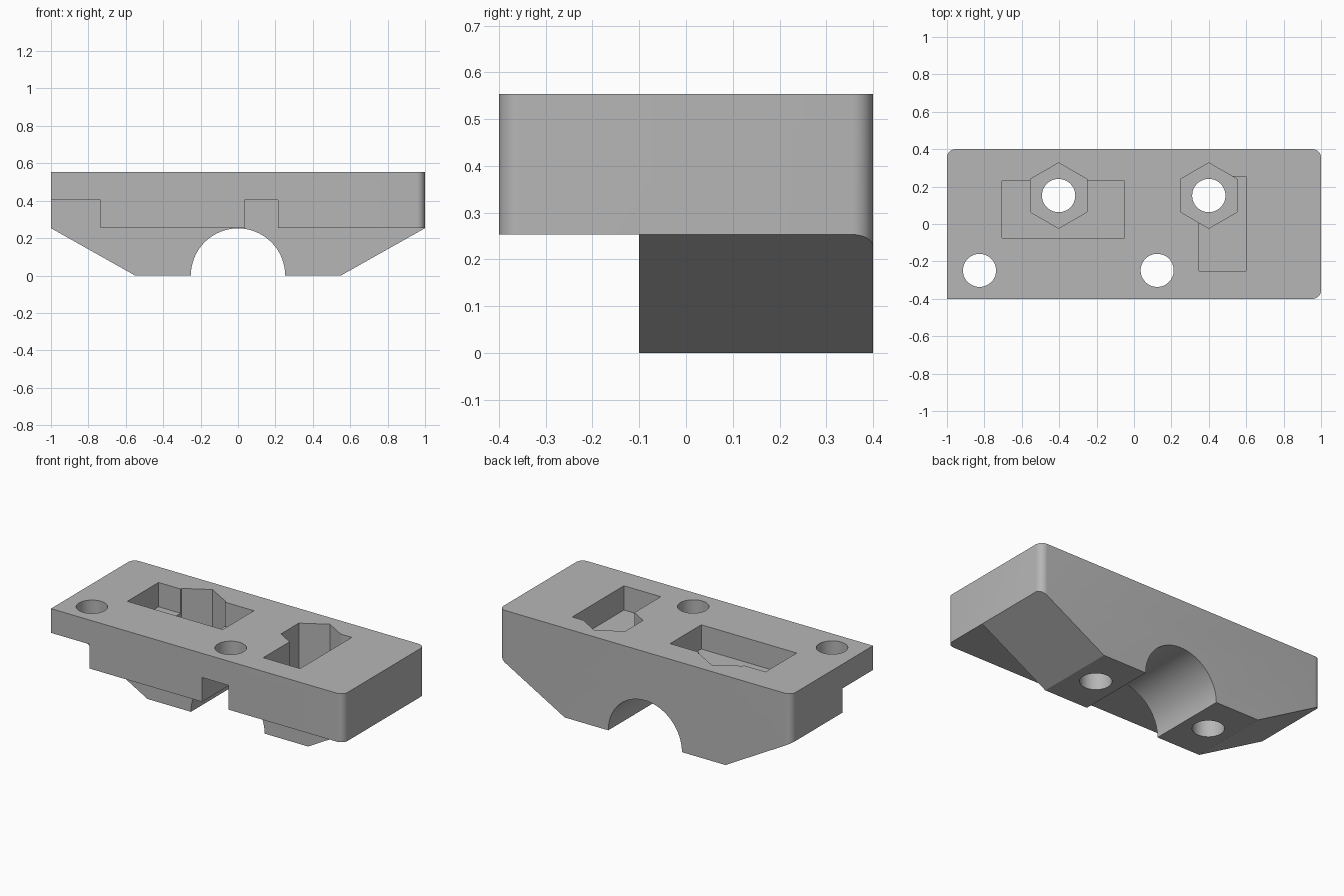
import bpy, bmesh
from math import cos, sin, pi, radians

cube = bpy.data.objects.get("Cube")
if cube:
    bpy.data.objects.remove(cube, do_unlink=True)

TOP, STEP, NOTCH = 0.553, 0.253, 0.403

grey = bpy.data.materials.new("light_grey")
grey.use_nodes = True
colour = (0.47, 0.47, 0.47, 1)
grey.diffuse_color = colour
grey.node_tree.nodes["Principled BSDF"].inputs["Base Color"].default_value = colour


def prism(name, points, axis, low, high):
    """Extrude a 2D outline along z (outline in xy) or y (outline in xz)."""
    place = (lambda a, b, d: (a, b, d)) if axis == "z" else (lambda a, b, d: (a, d, b))
    bm = bmesh.new()
    face = bm.faces.new([bm.verts.new(place(a, b, low)) for a, b in points])
    ext = bmesh.ops.extrude_face_region(bm, geom=[face])
    verts = [v for v in ext["geom"] if isinstance(v, bmesh.types.BMVert)]
    bmesh.ops.translate(bm, verts=verts, vec=place(0, 0, high - low))
    bmesh.ops.recalc_face_normals(bm, faces=bm.faces)
    mesh = bpy.data.meshes.new(name)
    bm.to_mesh(mesh)
    bm.free()
    mesh.materials.append(grey)
    obj = bpy.data.objects.new(name, mesh)
    bpy.context.collection.objects.link(obj)
    return obj


def ring(x, y, radius, sides, turn=0.0):
    return [(x + radius * cos(turn + 2 * pi * i / sides),
             y + radius * sin(turn + 2 * pi * i / sides)) for i in range(sides)]


def rect(x0, x1, y0, y1):
    return [(x0, y0), (x1, y0), (x1, y1), (x0, y1)]


def combine(target, tool, operation="DIFFERENCE"):
    tool.hide_render = True
    mod = target.modifiers.new("cut", "BOOLEAN")
    mod.operation, mod.solver, mod.object = operation, "EXACT", tool
    bpy.context.view_layer.objects.active = target
    bpy.ops.object.modifier_apply(modifier=mod.name)
    bpy.data.objects.remove(tool, do_unlink=True)


# Footprint with three rounded corners and one square corner
r = 0.045
footprint = [(-1, -0.4)]
for cx, cy, start in ((1 - r, r - 0.4, -pi / 2), (1 - r, 0.4 - r, 0), (r - 1, 0.4 - r, pi / 2)):
    footprint += [(cx + r * cos(start + pi / 2 * i / 8),
                   cy + r * sin(start + pi / 2 * i / 8)) for i in range(9)]
body = prism("clamp_body", footprint, "z", 0, TOP)

# Sloped underside
slopes = [(-0.55, 0), (0.55, 0), (1, STEP), (1.1, STEP), (1.1, 0.7),
          (-1.1, 0.7), (-1.1, STEP), (-1, STEP)]
combine(body, prism("slope_profile", slopes, "y", -0.6, 0.6), "INTERSECT")

# Front underside step with its two raised notches
step = [(-1.2, -0.1), (-1.2, NOTCH), (-0.736, NOTCH), (-0.736, STEP), (0.034, STEP),
        (0.034, NOTCH), (0.214, NOTCH), (0.214, STEP), (1.2, STEP), (1.2, -0.1)]
combine(body, prism("front_step", step, "y", -0.6, -0.1), "DIFFERENCE")

# Half-round channel through the lower block
combine(body, prism("channel", ring(0, 0, STEP - 0.001, 96), "y", -0.12, 0.6))

# Rectangular pockets in the top
for area in (rect(-0.705, -0.052, -0.075, 0.23), rect(0.348, 0.6, -0.25, 0.255)):
    combine(body, prism("pocket", area, "z", NOTCH, 0.7))

# Hexagonal nut recesses with bolt holes below
for x in (-0.403, 0.4):
    combine(body, prism("nut_recess", ring(x, 0.152, 0.175, 6, pi / 2), "z", STEP, 0.7))
    combine(body, prism("bolt_hole", ring(x, 0.152, 0.089, 48), "z", -0.1, 0.3))

# Front bolt holes
for x in (-0.826, 0.124):
    combine(body, prism("front_hole", ring(x, -0.248, 0.0885, 48), "z", -0.1, 0.7))

bpy.ops.object.select_all(action="DESELECT")
body.select_set(True)
bpy.context.view_layer.objects.active = body
bpy.ops.object.shade_smooth_by_angle(angle=radians(25))
